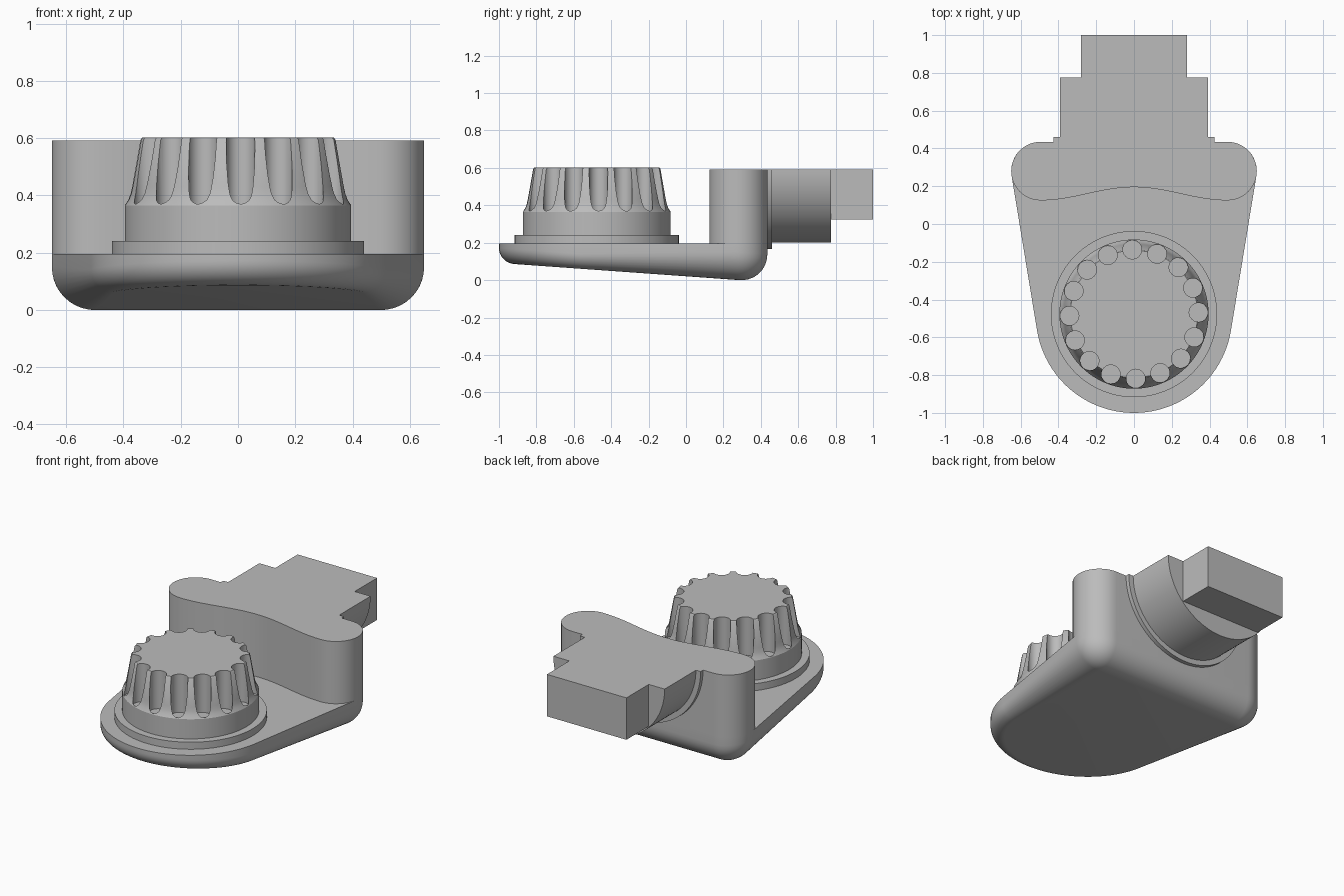
import bpy, bmesh
from math import pi, sin, cos, acos, atan2, hypot, radians

cube = bpy.data.objects.get("Cube")
if cube:
    bpy.data.objects.remove(cube, do_unlink=True)

grey = bpy.data.materials.new("plain grey")
grey.use_nodes = True
colour = (0.5, 0.5, 0.5, 1)
grey.diffuse_color = colour
for node in grey.node_tree.nodes:
    if node.type == "BSDF_PRINCIPLED":
        node.inputs["Base Color"].default_value = colour


def loft(name, rings):
    """Skin a stack of equal-length rings and cap both ends."""
    bm = bmesh.new()
    loops = [[bm.verts.new(p) for p in ring] for ring in rings]
    n = len(loops[0])
    for low, high in zip(loops, loops[1:]):
        for i in range(n):
            j = (i + 1) % n
            bm.faces.new((low[i], low[j], high[j], high[i]))
    bm.faces.new(loops[0][::-1])
    bm.faces.new(loops[-1])
    bmesh.ops.recalc_face_normals(bm, faces=bm.faces)
    mesh = bpy.data.meshes.new(name)
    bm.to_mesh(mesh)
    bm.free()
    mesh.materials.append(grey)
    obj = bpy.data.objects.new(name, mesh)
    bpy.context.collection.objects.link(obj)
    return obj


def select(obj):
    bpy.ops.object.select_all(action="DESELECT")
    obj.select_set(True)
    bpy.context.view_layer.objects.active = obj


def circle(x, y, z, r, n):
    return [(x + r * cos(2 * pi * i / n), y + r * sin(2 * pi * i / n), z) for i in range(n)]


def turned(name, profile, n=96):
    return loft(name, [circle(0, KNOB_Y, z, r, n) for r, z in profile])


TOP, TRAY, KNOB_Y = 0.592, 0.195, -0.477
FRONT = (0, -0.48, 0.52)
BACK_X, BACK_Y, BACK_R = 0.495, 0.28, 0.155
parts = []

# Tray outline: a large front arc and two small rear corners joined by tangents
gap = hypot(BACK_X, BACK_Y - FRONT[1])
tangent = atan2(BACK_Y - FRONT[1], BACK_X) - acos((FRONT[2] - BACK_R) / gap)
outline = []
for cx, cy, r, a0, a1, steps, fillet in (
        (*FRONT, pi - tangent, 2 * pi + tangent, 48, 0.08),
        (BACK_X, BACK_Y, BACK_R, tangent, pi / 2, 16, 0.15),
        (-BACK_X, BACK_Y, BACK_R, pi / 2, pi - tangent, 16, 0.15)):
    for i in range(steps + 1):
        outline.append((cx, cy, r, a0 + (a1 - a0) * i / steps, fillet))


def tray_ring(turn):
    """Outline at one step round the bottom fillet, over a sloping underside."""
    ring = []
    for cx, cy, r, a, fillet in outline:
        inset = r - fillet * (1 - cos(turn))
        y = cy + inset * sin(a)
        z = 0.0715 * (0.285 - y) + fillet * (1 - sin(turn))
        ring.append((cx + inset * cos(a), y, max(z, 0)))
    return ring


rings = [tray_ring(pi / 2 * (1 - i / 10)) for i in range(11)]
rings.append([(x, y, TRAY) for x, y, z in rings[-1]])
parts.append(loft("tray", rings))

# Upright wall with round ends and a wavy front
half = [(BACK_X + BACK_R * cos(a), BACK_Y + BACK_R * sin(a))
        for a in (pi / 2 - pi * i / 24 for i in range(25))]
wave = [(BACK_X * (1 - i / 16), 0.16 - 0.035 * cos(pi * i / 16)) for i in range(1, 17)]
half += wave
wall = half + [(-x, y) for x, y in half[-2::-1]]
parts.append(loft("wall", [[(x, y, z) for x, y in wall] for z in (TRAY, TOP)]))


# Half-round collar and cable neck, cut flat along the top
def half_round(name, r, y0, y1):
    arc = [(r * cos(pi + pi * i / 48), TOP + r * sin(pi + pi * i / 48)) for i in range(49)]
    return loft(name, [[(x, y, z) for x, z in arc] for y in (y0, y1)])


parts.append(half_round("neck_collar", 0.425, 0.42, 0.46))
parts.append(half_round("neck", 0.392, 0.43, 0.775))

# Rectangular end block
section = [(-0.28, 0.325), (0.28, 0.325), (0.28, TOP), (-0.28, TOP)]
parts.append(loft("end_block", [[(x, y, z) for x, z in section] for y in (0.7, 1.0)]))

# Knob: flange, then fluted grip
parts.append(turned("knob_flange", [(0.44, TRAY - 0.01), (0.44, 0.24)]))
knob = turned("knob", [(0.395, 0.23), (0.395, 0.365), (0.383, 0.385), (0.376, 0.405),
                       (0.371, 0.43), (0.343, 0.594), (0.337, 0.602)])
parts.append(knob)

# Upright round flutes cut into the grip
FLUTES = 16
for i in range(FLUTES):
    a = 2 * pi * i / FLUTES + radians(1.5)
    cx, cy = 0.342 * cos(a), KNOB_Y + 0.342 * sin(a)
    cutter = loft("flute_cutter", [circle(cx, cy, z, 0.05, 24) for z in (0.358, 0.7)])
    cutter.hide_render = True
    mod = knob.modifiers.new("flute", "BOOLEAN")
    mod.operation, mod.solver, mod.object = "DIFFERENCE", "EXACT", cutter
    select(knob)
    bpy.ops.object.modifier_apply(modifier=mod.name)
    bpy.data.objects.remove(cutter, do_unlink=True)

for part in parts:
    select(part)
    bpy.ops.object.shade_smooth_by_angle(angle=radians(30))
